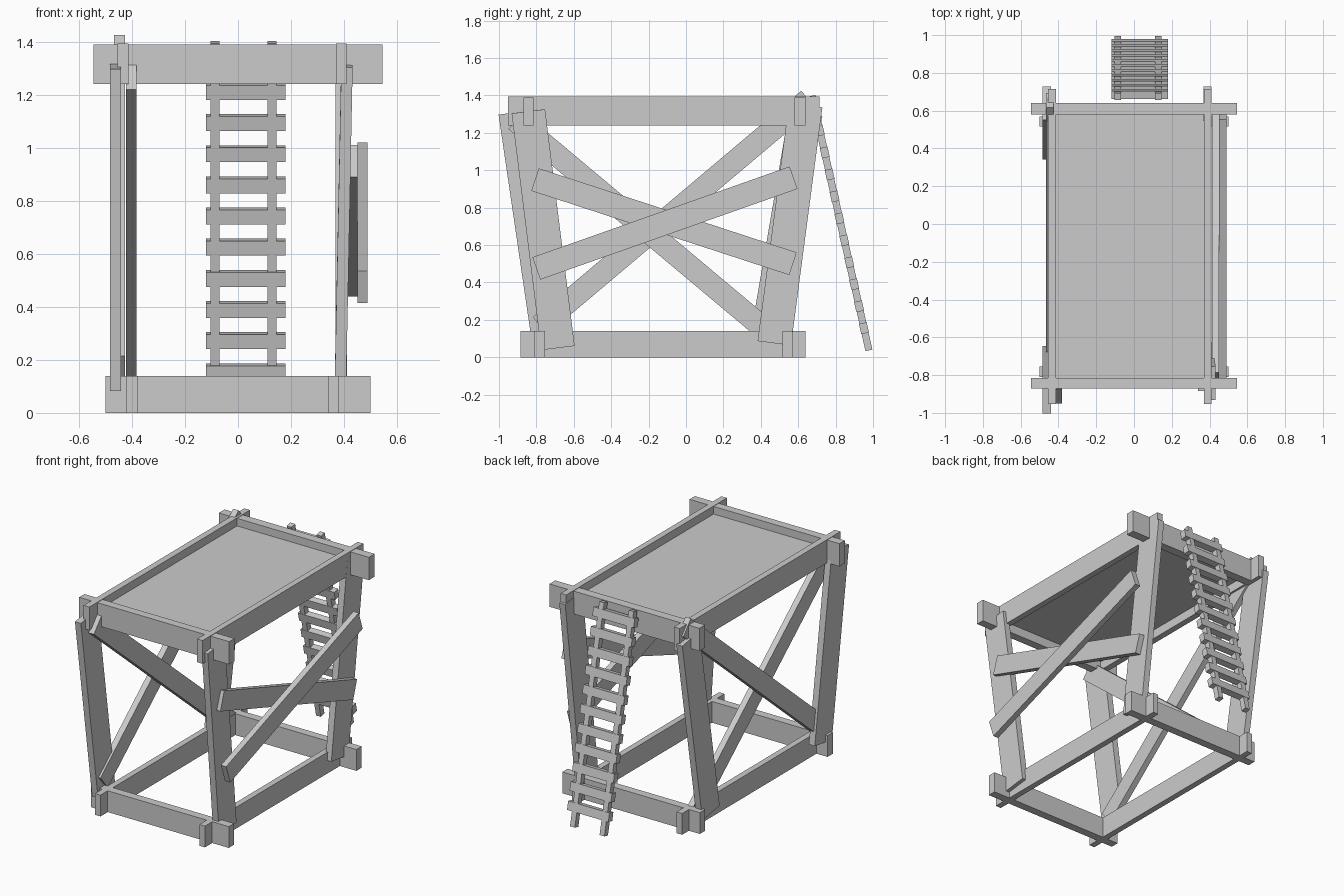
import bpy
from mathutils import Vector, Matrix

if "Cube" in bpy.data.objects:
    bpy.data.objects.remove(bpy.data.objects["Cube"])


def cube(name, matrix):
    bpy.ops.mesh.primitive_cube_add(size=1)
    ob = bpy.context.object
    ob.name = name
    ob.data.transform(matrix)
    return ob


def box(name, x, y, z):
    """Axis-aligned box from (min, max) ranges."""
    mid = Vector([(a + b) / 2 for a, b in (x, y, z)])
    size = Vector([b - a for a, b in (x, y, z)])
    return cube(name, Matrix.Translation(mid) @ Matrix.Diagonal(size.to_4d()))


def plank(name, start, end, width, thick):
    """Plank between two end centres; thickness runs along x."""
    a, b = Vector(start), Vector(end)
    d = (b - a).normalized()
    side = (Vector((1, 0, 0)) - d * d.x).normalized()
    rot = Matrix((side, d.cross(side), d)).transposed().to_4x4()
    size = Matrix.Diagonal((thick, width, (b - a).length, 1))
    return cube(name, Matrix.Translation((a + b) / 2) @ rot @ size)


# Base frame
for n, y in (("front", (-0.81, -0.755)), ("back", (0.515, 0.57))):
    box(f"base_beam_{n}", (-0.5, 0.5), y, (0, 0.14))
for n, x in (("left", (-0.42, -0.38)), ("right", (0.34, 0.38))):
    box(f"base_beam_{n}", x, (-0.885, 0.64), (0, 0.14))

# Top frame and recessed deck
for n, y in (("front", (-0.87, -0.815)), ("back", (0.58, 0.64))):
    box(f"top_beam_{n}", (-0.545, 0.545), y, (1.24, 1.39))
for n, x in (("left", (-0.455, -0.413)), ("right", (0.37, 0.41))):
    box(f"top_beam_{n}", x, (-0.953, 0.715), (1.24, 1.393))
box("deck", (-0.42, 0.375), (-0.82, 0.585), (1.30, 1.34))

# Leaning corner posts: bottom centre, top centre
posts = {
    "front_right": ((0.385, -0.685, 0.05), (0.411, -0.843, 1.315)),
    "back_right": ((0.389, 0.472, 0.075), (0.389, 0.64, 1.348)),
    "front_left": ((-0.462, -0.735, 0.095), (-0.462, -0.913, 1.31)),
    "back_left": ((-0.462, 0.43, 0.08), (-0.462, 0.64, 1.305)),
}
for n, (a, b) in posts.items():
    plank(f"post_{n}", a, b, 0.18, 0.043)

# Diagonal braces on the left side
plank("left_brace_outer", (-0.447, -0.78, 0.169), (-0.447, 0.655, 1.379), 0.12, 0.04)
plank("left_brace_inner", (-0.402, -0.911, 1.266), (-0.402, 0.51, 0.076), 0.12, 0.04)

# Crossed braces on the right side
plank("right_brace_outer", (0.47, -0.80, 0.475), (0.47, 0.575, 0.96), 0.127, 0.038)
plank("right_brace_inner", (0.432, -0.807, 0.95), (0.432, 0.572, 0.50), 0.127, 0.038)

# Ladder leaning on the back beam
foot, head = Vector((0, 0.978, 0.037)), Vector((0, 0.674, 1.398))
for n, x in (("left", -0.087), ("right", 0.128)):
    off = Vector((x, 0, 0))
    plank(f"ladder_rail_{n}", foot + off, head + off, 0.038, 0.035)
d = (head - foot).normalized()
for i in range(11):
    z = 0.155 + 0.1175 * i
    c = foot + d * ((z - foot.z) / d.z) + Vector((0.03, 0, 0))
    plank(f"ladder_rung_{i + 1}", c - d * 0.028, c + d * 0.028, 0.042, 0.3)
